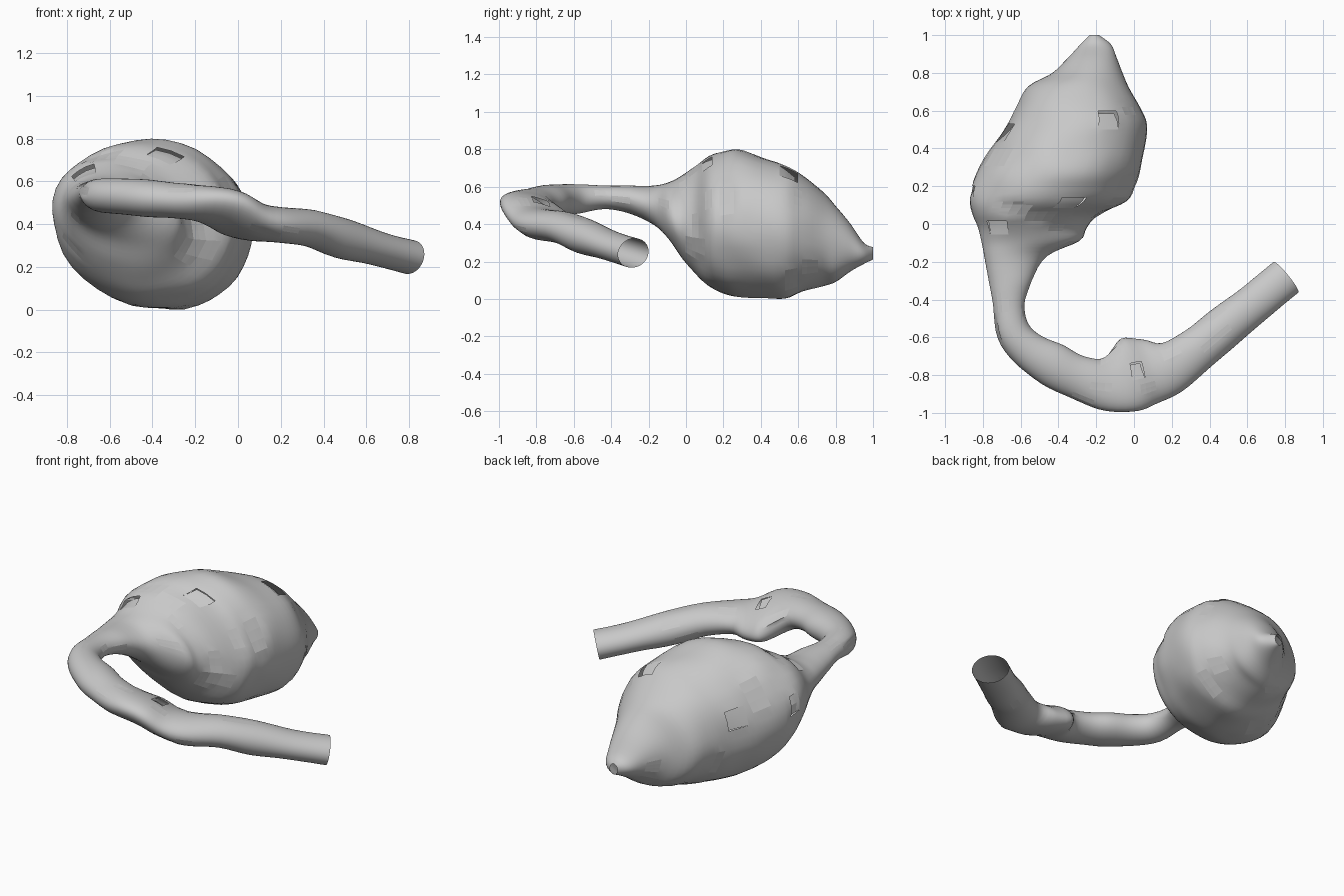
import bpy, bmesh, math, random
from mathutils import Vector, noise

if "Cube" in bpy.data.objects:
    bpy.data.objects.remove(bpy.data.objects["Cube"])

random.seed(4)
SIDES, STEPS = 40, 4

# Bulb cross-sections: y, left x, right x, bottom z, top z
BULB = [(1.0, -.235, -.185, .215, .28), (.95, -.285, -.12, .19, .305), (.88, -.35, -.09, .15, .405),
        (.8, -.43, -.06, .095, .50), (.73, -.56, -.03, .075, .58), (.62, -.62, .03, .045, .67),
        (.53, -.67, .07, .01, .72), (.4, -.76, .055, .006, .765), (.28, -.825, .03, .012, .80),
        (.2, -.86, .0, .035, .795), (.12, -.87, -.04, .08, .765), (.05, -.855, -.19, .15, .71),
        (-.02, -.825, -.255, .225, .66), (-.09, -.81, -.29, .325, .625), (-.17, -.795, -.46, .40, .61),
        (-.3, -.77, -.54, .46, .61), (-.43, -.745, -.58, .485, .61)]
# Tube cross-sections: x, y, z, half width, half height, heading in degrees
TUBE = [(-.64, -.57, .54, .09, .078, -66), (-.56, -.665, .535, .1, .082, -47),
        (-.43, -.745, .525, .117, .087, -29), (-.3, -.81, .515, .116, .082, -18),
        (-.17, -.845, .50, .137, .085, -8), (-.04, -.80, .46, .195, .09, 3),
        (.08, -.78, .415, .175, .085, 10), (.2, -.76, .40, .138, .083, 22),
        (.34, -.66, .385, .118, .087, 37), (.48, -.545, .34, .113, .095, 41),
        (.65, -.41, .29, .105, .08, 40), (.805, -.282, .25, .105, .08, 39)]

rows = [((l + r) / 2, y, (b + t) / 2, (r - l) / 2, (t - b) / 2, -90) for y, l, r, b, t in BULB] + TUBE


def spline(rows, steps):
    """Catmull-Rom interpolation of the section table."""
    out = []
    for i in range(len(rows) - 1):
        p0, p1, p2, p3 = (rows[max(0, min(len(rows) - 1, i + k))] for k in (-1, 0, 1, 2))
        for s in range(steps):
            t = s / steps
            out.append([.5 * (2 * b + (c - a) * t + (2 * a - 5 * b + 4 * c - d) * t * t
                              + (3 * b - a - 3 * c + d) * t ** 3)
                        for a, b, c, d in zip(p0, p1, p2, p3)])
    return out + [list(rows[-1])]


sections = spline(rows, STEPS)
bm = bmesh.new()
rings = []
for i, (x, y, z, w, h, head) in enumerate(sections):
    a = math.radians(head)
    fwd = Vector((math.cos(a), math.sin(a), 0))
    side = Vector((-fwd.y, fwd.x, 0))
    up = Vector((0, 0, 1))
    skew = 0
    if i > len(BULB) * STEPS:                      # tilt the tube rings with its slope
        p, q = sections[i - 1], sections[min(i + 1, len(sections) - 1)]
        slope = (q[2] - p[2]) / math.hypot(q[0] - p[0], q[1] - p[1])
        up = (up - fwd * slope).normalized()
        skew = .055 * math.exp(-((x + .03) / .14) ** 2)   # the bend's inner bump hangs low
    elif y > -.3:                                  # the lobe hangs towards the right
        skew = .06 * math.exp(-((y - .02) / .18) ** 2)
    ring = []
    for k in range(SIDES):
        t = 2 * math.pi * k / SIDES
        off = side * math.cos(t) * w + up * (math.sin(t) * h - math.cos(t) * skew)
        c = Vector((x, y, z))
        off *= 1 + .03 * noise.noise((c + off) * 6)   # gentle organic lumps
        ring.append(bm.verts.new(c + off))
    rings.append(ring)


def flatten(i, k, ni, nk):
    """Pull a block of the grid onto a flat facet between its corners."""
    k2 = k + nk
    a, b = rings[i][k % SIDES].co.copy(), rings[i][k2 % SIDES].co.copy()
    c, d = rings[i + ni][k % SIDES].co.copy(), rings[i + ni][k2 % SIDES].co.copy()
    for di in range(ni + 1):
        for dk in range(nk + 1):
            u, v = di / ni, dk / nk
            flat = a.lerp(b, v).lerp(c.lerp(d, v), u)
            vert = rings[i + di][(k + dk) % SIDES]
            vert.co = vert.co.lerp(flat, .7)
            if di < ni and dk < nk:
                blocks.add((i + di, (k + dk) % SIDES))


blocks = set()
for _ in range(40):
    flatten(random.randrange(6, len(rings) - 5), random.randrange(SIDES),
            random.randint(2, 4), random.randint(2, 3))

# Skin: an open-ended shell with scattered flat patches
for i, (r0, r1) in enumerate(zip(rings, rings[1:])):
    for k in range(SIDES):
        n = (k + 1) % SIDES
        f = bm.faces.new((r0[k], r0[n], r1[n], r1[k]))
        f.smooth = (i, k) not in blocks
bmesh.ops.recalc_face_normals(bm, faces=bm.faces[:])

# Small torn patches, cut loose and tipped inward (position, block size)
TEARS = [(-.70, .02, .66, 4, 3), (-.28, .12, .70, 3, 2), (-.14, .56, .62, 4, 2),
         (-.66, .5, .5, 3, 2), (.0, -.75, .51, 2, 3), (-.83, .18, .55, 3, 2)]
bm.faces.ensure_lookup_table()
picks = []
for x, y, z, ni, nk in TEARS:
    target = Vector((x, y, z))
    near = min(bm.faces, key=lambda f: (f.calc_center_median() - target).length)
    i, k = divmod(near.index, SIDES)
    picks.append(([bm.faces[(i + a) * SIDES + (k + b) % SIDES] for a in range(ni) for b in range(nk)],
                  near.normal.copy()))
for patch, nrm in picks:
    cut = bmesh.ops.split(bm, geom=patch)["geom"]
    verts = [v for v in cut if isinstance(v, bmesh.types.BMVert)]
    back = min(v.co.y for v in verts)
    for v in verts:
        v.co -= nrm * min(.025, .3 * (v.co.y - back))

# Settle on the ground
low = min(v.co.z for v in bm.verts)
for v in bm.verts:
    v.co.z -= low

mesh = bpy.data.meshes.new("bulb_and_tube")
bm.to_mesh(mesh)
bm.free()
obj = bpy.data.objects.new("bulb_and_tube", mesh)
bpy.context.collection.objects.link(obj)
mat = bpy.data.materials.new("plain grey")
mat.diffuse_color = (.58, .58, .58, 1)
mat.use_nodes = True
mat.node_tree.nodes["Principled BSDF"].inputs["Base Color"].default_value = mat.diffuse_color
mesh.materials.append(mat)
